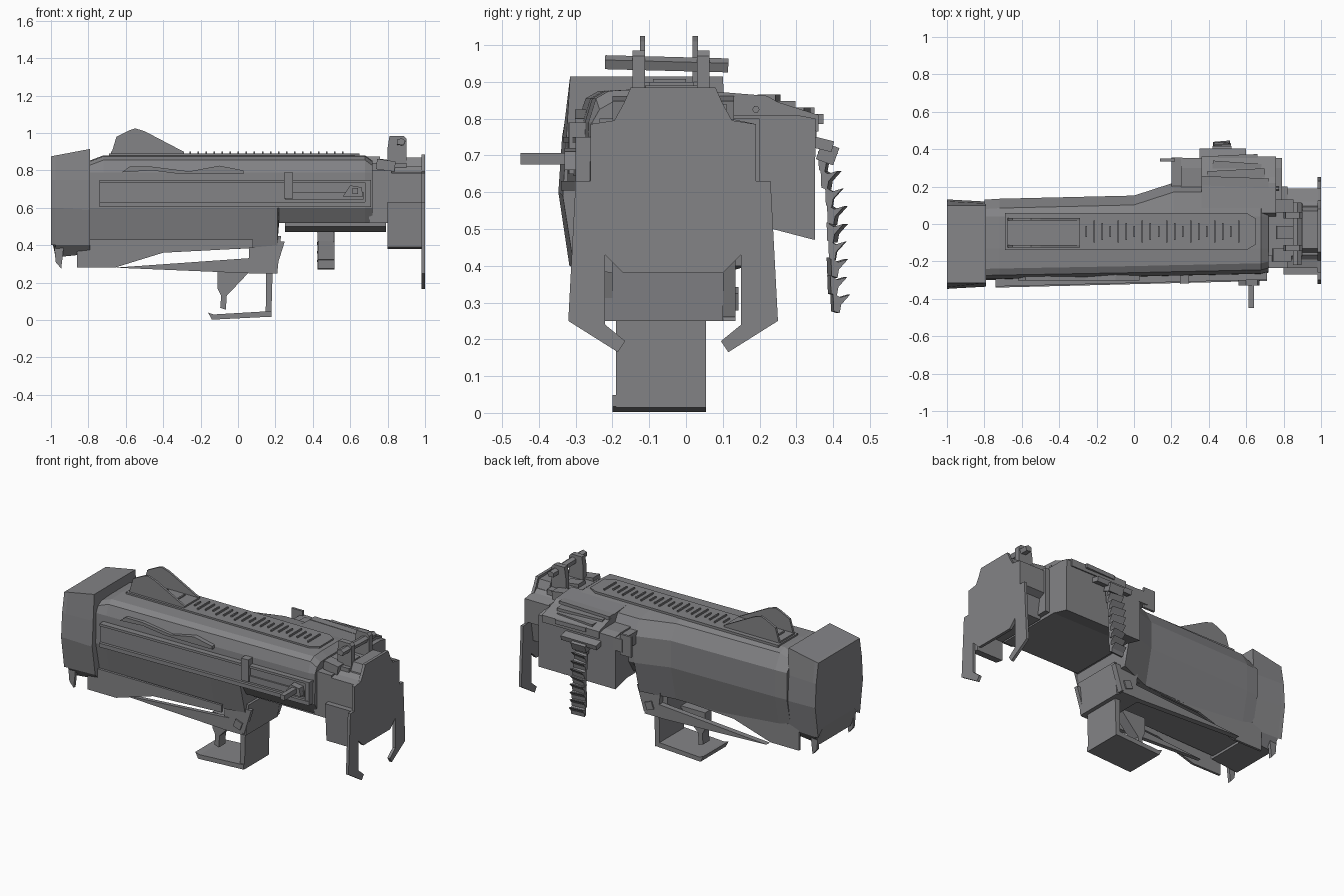
import bpy, bmesh, math, random
from mathutils import Vector, Matrix

random.seed(4)
cube = bpy.data.objects.get("Cube")
if cube:
    bpy.data.objects.remove(cube)

GREY = (0.23, 0.23, 0.24, 1)
metal = bpy.data.materials.new("gunmetal grey")
metal.use_nodes = True
metal.diffuse_color = GREY
metal.node_tree.nodes["Principled BSDF"].inputs["Base Color"].default_value = GREY


def loft(name, rings):
    """Skin equal-length rings of 3D points and cap both ends."""
    bm = bmesh.new()
    loops = [[bm.verts.new(p) for p in ring] for ring in rings]
    n = len(loops[0])
    for a, b in zip(loops, loops[1:]):
        for i in range(n):
            j = (i + 1) % n
            bm.faces.new((a[i], a[j], b[j], b[i]))
    bm.faces.new(loops[0])
    bm.faces.new(loops[-1])
    bmesh.ops.recalc_face_normals(bm, faces=bm.faces)
    me = bpy.data.meshes.new(name)
    bm.to_mesh(me)
    bm.free()
    me.materials.append(metal)
    ob = bpy.data.objects.new(name, me)
    bpy.context.scene.collection.objects.link(ob)
    return ob


def prism(name, axis, a, b, pts):
    """Extrude a 2D outline along one axis; the other two axes keep their order."""
    k = "xyz".index(axis)
    ring = lambda d: [p[:k] + (d,) + p[k:] for p in pts]
    return loft(name, [ring(a), ring(b)])


def box(name, x0, x1, y0, y1, z0, z1):
    return prism(name, "z", z0, z1, [(x0, y0), (x1, y0), (x1, y1), (x0, y1)])


def turn(ob, angle, axis):
    """Rotate a part about its own middle."""
    mid = sum((v.co for v in ob.data.vertices), Vector()) / len(ob.data.vertices)
    ob.data.transform(Matrix.Translation(mid) @ Matrix.Rotation(math.radians(angle), 4, axis)
                      @ Matrix.Translation(-mid))
    return ob


# Main housing, widening towards the feed side
def section(x, left, right, top, bottom):
    pts = [(left + .05, bottom), (left, .6), (left + .005, .79), (left + .025, top - .025),
           (left + .06, top - .005), (-.13, top), (.04, top), (right - .05, top - .02),
           (right, .77), (right, .6), (right - .05, bottom)]
    return [(x, y, z) for y, z in pts]


loft("housing", [section(-.8, -.3, .13, .85, .37), section(-.72, -.298, .135, .88, .37),
                 section(0, -.285, .152, .88, .38), section(.21, -.28, .22, .88, .4),
                 section(.22, -.28, .22, .88, .52), section(.68, -.27, .22, .88, .52),
                 section(.72, -.26, .2, .85, .52)])


# Muzzle shroud with a drooping lip
def shroud(x, top, waist, bottom, grow):
    pts = [(-.26, bottom), (-.305 - grow, .4), (-.335 - grow, waist), (-.325 - grow, .75),
           (-.315, top), (.1, top), (.11 + grow, .75), (.12 + grow, waist),
           (.09 + grow, .4), (.05, bottom)]
    return [(x, y, z) for y, z in pts]


loft("muzzle_shroud", [shroud(-1, .875, .6, .45, .012), shroud(-.975, .88, .6, .335, .01),
                       shroud(-.79, .915, .59, .355, 0)])
for side, y in (("right", -.3), ("left", .06)):
    prism(side + "_muzzle_prong", "y", y, y + .02,
          [(-1, .6), (-.975, .31), (-.945, .275), (-.925, .45), (-.95, .6)])
    prism(side + "_lower_flange", "y", y + .02, y + .035,
          [(-.86, .28), (-.66, .28), (-.4, .36), (.08, .385), (.08, .43), (-.86, .43)])

# Top rib, graduation slats and twin sight ears
prism("top_rib", "z", .875, .89,
      [(-.69, -.14), (.6, -.14), (.65, -.11), (.65, .03), (.6, .06), (-.69, .06)])
for i in range(20):
    reach = (.03, .06, .045)[i % 3]
    x = -.26 + i * .043
    box("rib_slat", x, x + .008, -.04 - reach, -.04 + reach, .885, .9)
for y in (-.125, .018):
    prism("sight_ear", "y", y, y + .014,
          [(-.68, .88), (-.65, .98), (-.58, 1.015), (-.55, 1.025), (-.5, 1.01), (-.29, .9), (-.29, .88)])
box("sight_base", -.68, -.29, -.12, .03, .88, .9)
for x in (-.63, -.5, -.38):
    box("sight_base_slat", x, x + .01, -.09, 0, .895, .908)


# Slide rail on the front side, swept slightly outwards
def rail(name, z0, z1, out, x0=-.74, x1=.71):
    edge = lambda x: -.318 + .036 * (x + .74) / 1.45
    prism(name, "z", z0, z1, [(x0, edge(x0) - out), (x1, edge(x1) - out), (x1, -.22), (x0, -.22)])


rail("slide_rail_channel", .61, .75, .004)
rail("slide_rail_lower_lip", .605, .63, .022)
rail("slide_rail_upper_lip", .735, .75, .016)
rail("slide_rail_end", .61, .75, .018, .68, .71)
rail("slide_rod", .645, .685, .014, .25, .67)
rail("slide_catch", .65, .79, .026, .245, .295)
box("charging_handle", .612, .642, -.45, -.28, .675, .707)
prism("charging_handle_collar", "y", -.33, -.28, [(.56, .66), (.67, .66), (.66, .71), (.6, .72)])
prism("wavy_side_trim", "y", -.302, -.26,
      [(-.62, .79), (-.46, .8), (-.3, .78), (.03, .78), (.03, .8), (-.1, .825),
       (-.26, .795), (-.46, .82), (-.58, .82)])

# Rear receiver, open below on the feed side
box("rear_bridge", .7, .82, -.235, .2, .52, .8)
box("rear_deck", .7, .9, -.17, .11, .78, .84)
prism("rear_receiver", "x", .8, .985,
      [(-.235, .5), (.13, .5), (.15, .62), (.19, .64), (.19, .785), (.12, .8), (.095, .82),
       (-.165, .82), (-.19, .795), (-.235, .785)])
prism("rear_skirt", "x", .8, .985, [(-.2, .38), (-.255, .39), (-.27, .63), (-.2, .63)])
prism("rear_hump", "x", .9, .985, [(-.16, .8), (.1, .8), (.07, .87), (-.13, .87)])

# Back plate with mirrored hooks
half = [(.135, .38), (.185, .43), (.185, .24), (.13, .195), (.15, .165), (.285, .25),
        (.265, .63), (.225, .63), (.225, .785), (.16, .795), (.135, .84), (.115, .885)]
mid = -.035
prism("back_plate", "x", .982, 1,
      [(mid + y, z) for y, z in half] + [(mid - y, z) for y, z in reversed(half)])

# Rear sight and deck details
for y in (-.145, .03):
    prism("rear_sight_post", "y", y, y + .034,
          [(.8, .8), (.9, .8), (.9, .97), (.885, .985), (.81, .985), (.8, .92)])
turn(prism("rear_sight_bar", "y", -.22, .115,
           [(.85, .935), (.885, .93), (.895, .955), (.875, .968), (.85, .96)]), -1.5, "X")
for x, y in ((.74, -.2), (.76, -.08), (.75, .06)):
    turn(box("rear_deck_block", x, x + .1, y, y + .07, .8, .855), 8, "Y")

# Feed box on the back side
prism("feed_box", "x", .25, .79,
      [(-.2, .5), (.235, .5), (.35, .47), (.352, .8), (.3, .81), (.1, .81), (-.2, .7)])
prism("feed_cover", "x", .36, .76,
      [(.04, .84), (.06, .875), (.22, .862), (.25, .845), (.36, .81), (.36, .765), (.1, .79)])
for i in range(4):
    turn(box("feed_cover_slat", .36 + .03 * i, .72 - .02 * i, .2 + .04 * i, .25 + .04 * i,
             .84 - .018 * i, .866 - .018 * i), (-2, 3, -4, 2)[i], "Z")
for y in (.11, .19):
    prism("cover_bolt", "x", .755, .775,
          [(y + .01 * math.cos(a * math.pi / 3), .825 + .01 * math.sin(a * math.pi / 3)) for a in range(6)])
box("feed_arm", .2, .26, .18, .355, .72, .8)
box("feed_arm_tip", .14, .22, .335, .35, .7, .83)
turn(box("belt_guide", .35, .6, .345, .4, .715, .745), -14, "X")
turn(box("belt_guide_lip", .42, .52, .36, .41, .68, .73), -20, "X")

# Hanging belt: a chain of folded, pointed links
for i in range(9):
    z = .71 - i * .048
    y = .375 + .025 * min(i, 3) / 3 + (.008 if i == 8 else 0)
    turn(prism("belt_link", "x", .425, .515,
               [(y - .012, z), (y + .008, z - .012), (y + .035, z - .004), (y + .01, z - .032),
                (y + .006, z - .055), (y - .01, z - .05)]), random.uniform(-9, 9), "Z")

# Underside bracket with bolted cheeks and long bracing fins
prism("grip_bracket", "y", -.22, .1, [(.06, .45), (.23, .45), (.21, .25), (.06, .25)])
for side, y0, y1 in (("right", -.225, -.2), ("left", .1, .135)):
    prism(side + "_bracket_cheek", "y", y0, y1, [(.085, .42), (.25, .42), (.2, .26), (.1, .28)])
    turn(box(side + "_bracket_bolt", .135, .185, y0 - .008, y1 + .008, .285, .335), 20, "Y")
    prism(side + "_bracing_fin", "y", y0, y1, [(-.66, .28), (.12, .335), (.2, .25), (.06, .25)])

# Grip loop and trigger post
prism("grip_back", "y", -.19, .055, [(.15, .26), (.185, .26), (.178, .015), (.148, .03)])
prism("grip_floor", "y", -.2, .055, [(-.16, .04), (-.14, .002), (.178, .018), (.178, .048), (-.13, .03)])
prism("trigger_post", "y", -.1, -.035,
      [(-.11, .27), (.07, .27), (.03, .225), (-.06, .13), (-.065, .055), (-.095, .065), (-.09, .13), (-.11, .17)])
